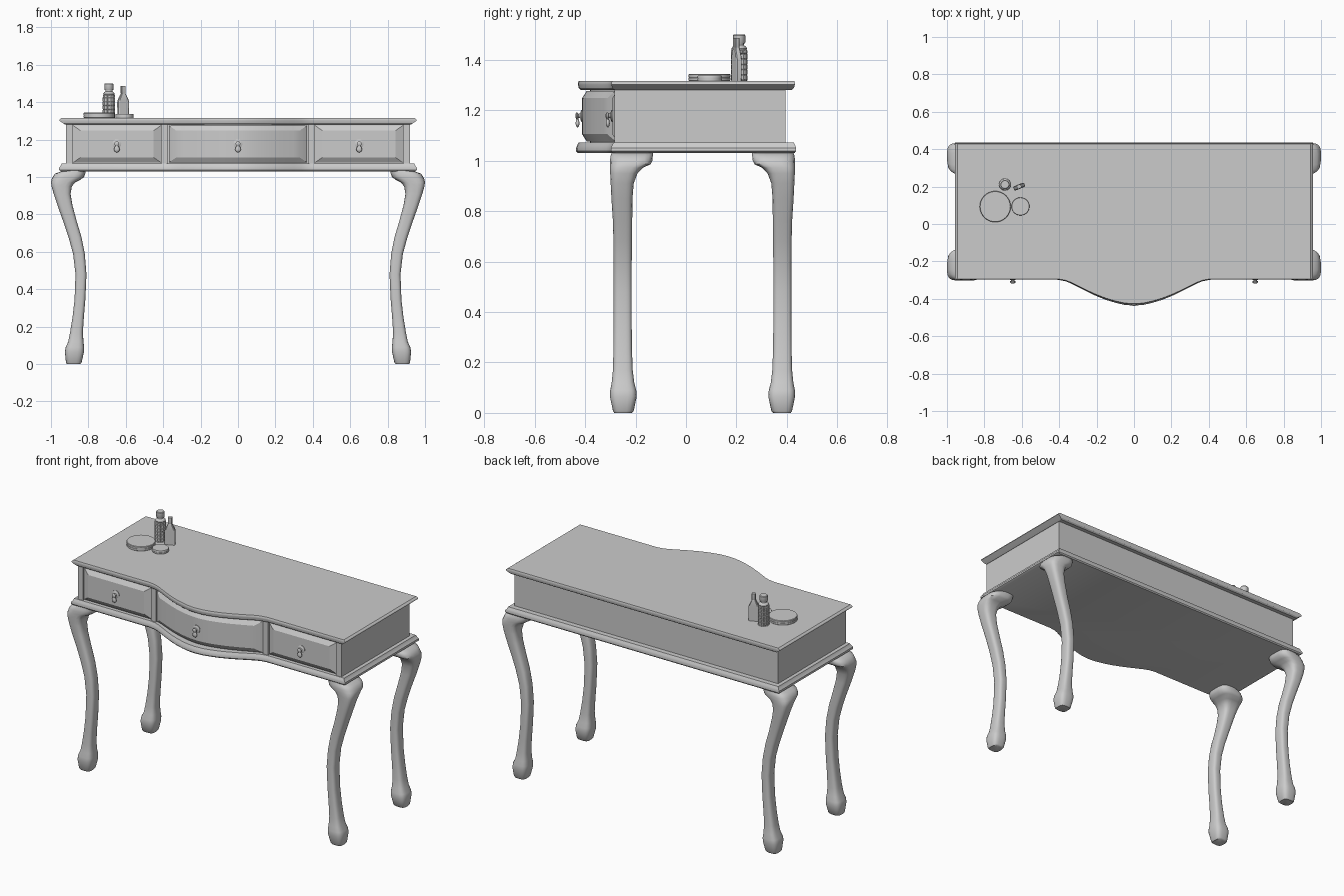
import bpy, bmesh, math
from mathutils import Matrix, Vector

if "Cube" in bpy.data.objects:
    bpy.data.objects.remove(bpy.data.objects["Cube"])

BOW = [(0, 1), (.05, .975), (.1, .89), (.15, .78), (.2, .635), (.25, .465), (.3, .28), (.34, .13), (.37, .05), (.41, 0)]


def bow(x):
    """Bow-front bulge, 0..1."""
    x = abs(x)
    for (a, p), (b, q) in zip(BOW, BOW[1:]):
        if x <= b:
            return p + (q - p) * (x - a) / (b - a)
    return 0


def finish(name, bm, angle=None):
    bmesh.ops.recalc_face_normals(bm, faces=bm.faces)
    me = bpy.data.meshes.new(name)
    bm.to_mesh(me)
    bm.free()
    ob = bpy.data.objects.new(name, me)
    bpy.context.collection.objects.link(ob)
    if angle:
        bpy.ops.object.select_all(action='DESELECT')
        ob.select_set(True)
        bpy.context.view_layer.objects.active = ob
        bpy.ops.object.shade_smooth_by_angle(angle=math.radians(angle))
    return ob


def loft(bm, rings):
    """Skin a list of equal-length closed rings and cap both ends."""
    vs = [[bm.verts.new(p) for p in r] for r in rings]
    n = len(vs[0])
    for a, b in zip(vs, vs[1:]):
        for i in range(n):
            j = (i + 1) % n
            bm.faces.new((a[i], a[j], b[j], b[i]))
    bm.faces.new(vs[0])
    bm.faces.new(vs[-1])


def lathe(bm, profile, mat, n=16):
    """Profile of (radius, height) turned about local z, placed by mat."""
    loft(bm, [[mat @ Vector((r * math.cos(2 * math.pi * i / n), r * math.sin(2 * math.pi * i / n), h))
               for i in range(n)] for r, h in profile])


def outline(hx, front, back, depth, z):
    xs = [-hx] + [s * x for s in (-1, 1) for x, _ in (BOW[::-1] if s < 0 else BOW[1:])] + [hx]
    return [(x, front - depth * bow(x), z) for x in xs] + [(hx, back, z), (-hx, back, z)]


def slab(name, profile, front, back, depth):
    bm = bmesh.new()
    loft(bm, [outline(hx, front + d, back - d, depth, z) for z, hx, d in profile])
    return finish(name, bm, 30)


# Carcass and the two moulded slabs
slab("table_top", [(1.281, .925, .012), (1.288, .936, .004), (1.302, .956, 0), (1.308, .954, 0), (1.316, .944, .003)],
     -.296, .432, .133)
slab("lower_moulding", [(1.031, .945, .006), (1.038, .958, 0), (1.05, .957, 0), (1.06, .948, .004), (1.072, .943, .01)],
     -.298, .437, .138)
slab("carcass", [(1.06, .92, 0), (1.29, .92, 0)], -.266, .395, .115)

# Posts framing the drawers
for s in (-1, 1):
    for x0, x1 in ((.375, .408), (.885, .92)):
        bm = bmesh.new()
        bmesh.ops.create_cube(bm, size=1, matrix=Matrix.Translation((s * (x0 + x1) / 2, -.264, 1.175))
                              @ Matrix.Diagonal((x1 - x0, .04, .22, 1)))
        finish("drawer_post", bm)


# Drawer fronts with raised, bevelled panels following the bow
def drawer(name, x0, x1, n):
    bm = bmesh.new()
    b = .04
    z0, z1 = 1.077, 1.276
    xs = [x0] + [x0 + b + (x1 - x0 - 2 * b) * i / n for i in range(n + 1)] + [x1]
    zs = [z0, z0 + .028, z1 - .028, z1]
    grid = []
    for k, z in enumerate(zs):
        grid.append([bm.verts.new((x, (-.292 if 0 < k < 3 and 0 < i < n + 2 else -.274) - .12 * bow(x), z))
                     for i, x in enumerate(xs)])
    for k in range(3):
        for i in range(n + 2):
            q = (grid[k][i], grid[k][i + 1], grid[k + 1][i + 1], grid[k + 1][i])
            if k != 1 and i in (0, n + 1):      # mitred corner
                if (k == 0) == (i == 0):
                    bm.faces.new((q[0], q[1], q[2]))
                    bm.faces.new((q[0], q[2], q[3]))
                else:
                    bm.faces.new((q[0], q[1], q[3]))
                    bm.faces.new((q[1], q[2], q[3]))
            else:
                bm.faces.new(q)
    edges = [e for e in bm.edges if e.is_boundary]
    ext = bmesh.ops.extrude_edge_only(bm, edges=edges)["geom"]
    for v in ext:
        if isinstance(v, bmesh.types.BMVert):
            v.co.y += .03
    finish(name, bm, 15)


drawer("left_drawer", -.882, -.411, 1)
drawer("centre_drawer", -.37, .37, 20)
drawer("right_drawer", .411, .882, 1)

# Drop pulls
for x in (-.648, 0, .648):
    y = -.292 - .12 * bow(x)
    bm = bmesh.new()
    lathe(bm, [(.024, -.002), (.024, .003), (.016, .006), (.009, .008), (.008, .014), (.013, .018), (.013, .023), (.005, .027)],
          Matrix.Translation((x, y, 1.178)) @ Matrix.Rotation(math.pi / 2, 4, 'X'))
    lathe(bm, [(.003, 0), (.012, .006), (.016, .014), (.013, .026), (.006, .038), (.004, .05)],
          Matrix.Translation((x, y - .018, 1.132)) @ Matrix.Diagonal((1, .5, 1, 1)))
    finish("drawer_pull", bm, 40)

# Cabriole legs: sections of z, outer x, inner x, outer y, inner y
LEG = [(0, .915, .842, .285, .215), (.008, .92, .836, .29, .207), (.065, .926, .823, .302, .195),
       (.09, .922, .822, .301, .197), (.12, .908, .826, .295, .205), (.17, .898, .829, .29, .211),
       (.25, .885, .824, .288, .214), (.345, .874, .816, .287, .215), (.48, .869, .81, .287, .215),
       (.59, .882, .819, .287, .215), (.68, .907, .837, .288, .214), (.76, .934, .861, .29, .213),
       (.85, .966, .885, .296, .212), (.91, .986, .895, .299, .207), (.95, .997, .888, .301, .192),
       (.972, 1, .87, .302, .17), (.986, .998, .842, .302, .14), (1.0, .992, .822, .302, .133),
       (1.018, .98, .816, .3, .131), (1.034, .935, .816, .295, .131)]
for sx in (-1, 1):
    for row in ("front", "back"):
        rings = []
        for z, xo, xi, yo, yi in LEG:
            ring = []
            for i in range(20):
                a = 2 * math.pi * (i + .5) / 20
                c, s = math.cos(a), math.sin(a)
                px = (xo + xi) / 2 + (xo - xi) / 2 * math.copysign(abs(c) ** .6, c)
                py = (yo + yi) / 2 + (yo - yi) / 2 * math.copysign(abs(s) ** .6, s)
                ring.append((sx * px, -py if row == "front" else py + .131, z))
            rings.append(ring)
        bm = bmesh.new()
        loft(bm, rings)
        finish(row + "_leg", bm, 45)

# Round powder boxes
T = 1.315
for name, x, y, r, h in (("large_powder_box", -.742, .093, .083, .029), ("small_powder_box", -.607, .094, .048, .022)):
    bm = bmesh.new()
    lathe(bm, [(r * .96, 0), (r, .003), (r, h * .48), (r * .98, h * .5), (r * .98, h * .55), (r, h * .57), (r, h - .003),
               (r * .97, h)], Matrix.Translation((x, y, T)), 40)
    finish(name, bm, 30)

# Round bottle with a cut-glass body: every body facet is raised
bm = bmesh.new()
lathe(bm, [(.031, 0)] + [(.031, .004 + .021 * i) for i in range(6)] + [(.03, .124)],
      Matrix.Translation((-.69, .211, T)), 14)
side = [f for f in bm.faces if len(f.verts) == 4]
bmesh.ops.recalc_face_normals(bm, faces=bm.faces)
bmesh.ops.inset_individual(bm, faces=side, thickness=.003, depth=.003)
lathe(bm, [(.029, .122), (.031, .13), (.026, .138), (.018, .143), (.018, .153)], Matrix.Translation((-.69, .211, T)), 24)
finish("round_bottle", bm)
bm = bmesh.new()
lathe(bm, [(.022, .15), (.024, .153), (.024, .182), (.021, .186)], Matrix.Translation((-.69, .211, T)), 24)
finish("round_bottle_cap", bm, 35)

# Flat bottle with sloping shoulders
bm = bmesh.new()
M = Matrix.Translation((-.614, .2, T)) @ Matrix.Rotation(math.radians(22), 4, 'Z')
loft(bm, [[M @ Vector((a * w, b * d, z)) for a, b in ((-1, -.7), (-.8, -1), (.8, -1), (1, -.7), (1, .7), (.8, 1), (-.8, 1), (-1, .7))]
          for z, w, d in ((0, .03, .012), (.085, .031, .012), (.1, .027, .012), (.125, .014, .011), (.133, .011, .009),
                          (.137, .012, .01), (.171, .012, .01))])
finish("flat_bottle", bm, 25)
